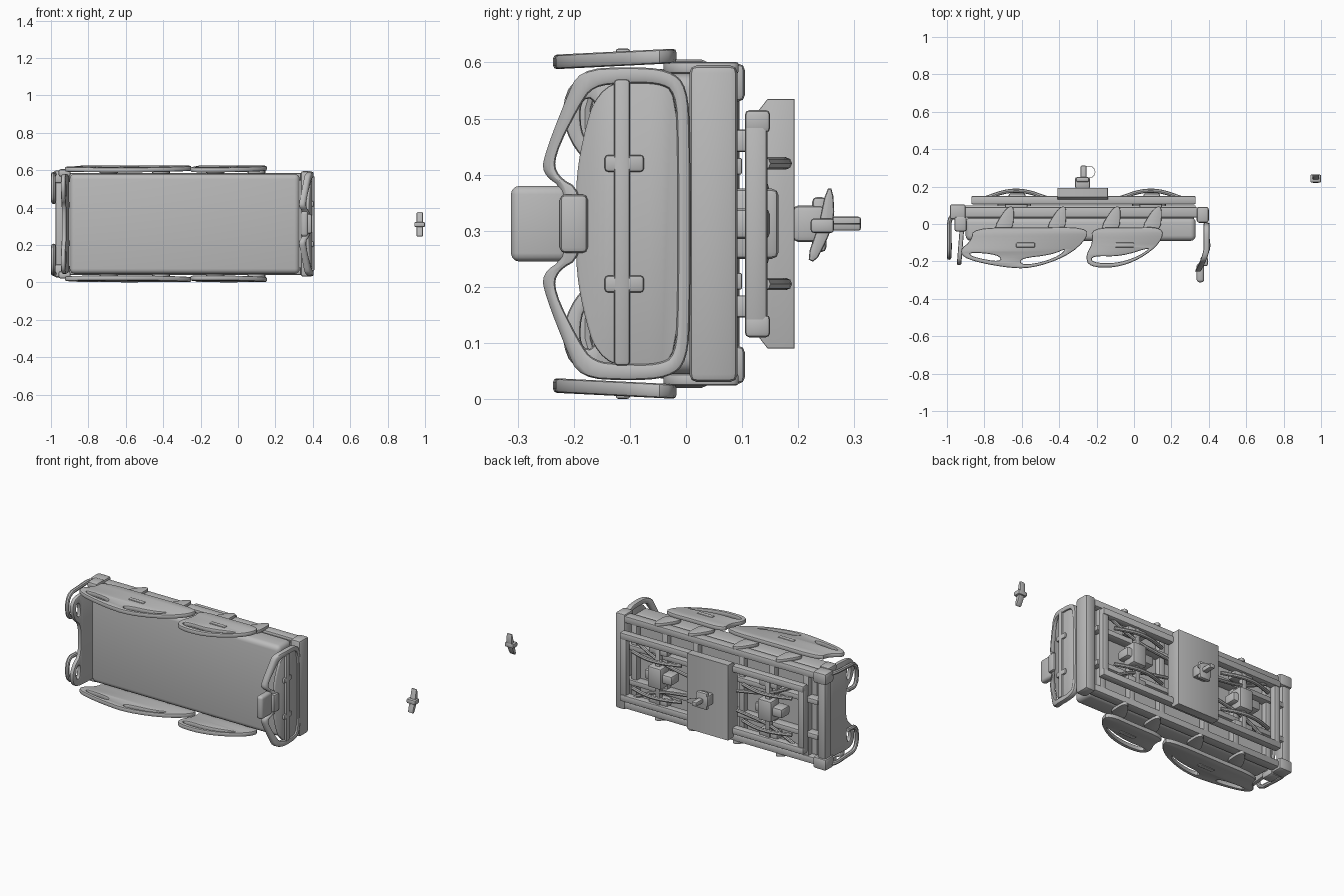
import bpy, bmesh, math
from mathutils import Vector

if "Cube" in bpy.data.objects:
    bpy.data.objects.remove(bpy.data.objects["Cube"])

MID = 0.3125  # mirror plane height

grey = bpy.data.materials.new("plain_grey")
grey.diffuse_color = (0.5, 0.5, 0.5, 1)
grey.use_nodes = True
grey.node_tree.nodes["Principled BSDF"].inputs["Base Color"].default_value = grey.diffuse_color


def finish(ob, mapper=None):
    me = ob.data
    bm = bmesh.new()
    bm.from_mesh(me)
    if mapper:
        for v in bm.verts:
            v.co = Vector(mapper(*v.co))
    bmesh.ops.remove_doubles(bm, verts=bm.verts, dist=1e-5)
    bmesh.ops.recalc_face_normals(bm, faces=bm.faces)
    bm.to_mesh(me)
    bm.free()
    me.materials.clear()
    me.materials.append(grey)
    bpy.ops.object.select_all(action='DESELECT')
    bpy.context.view_layer.objects.active = ob
    ob.select_set(True)
    bpy.ops.object.shade_smooth_by_angle(angle=math.radians(35))
    return ob


def box(name, x, y, z, bevel=0.0, seg=2):
    me = bpy.data.meshes.new(name)
    ob = bpy.data.objects.new(name, me)
    bpy.context.collection.objects.link(ob)
    bm = bmesh.new()
    bmesh.ops.create_cube(bm, size=1)
    for v in bm.verts:
        v.co = [(r[0] + r[1]) / 2 + c * (r[1] - r[0]) for c, r in zip(v.co, (x, y, z))]
    if bevel:
        bmesh.ops.bevel(bm, geom=bm.edges[:], offset=bevel, segments=seg, profile=0.5, affect='EDGES')
    bm.to_mesh(me)
    bm.free()
    return finish(ob)


def box_pair(name, x, y, z, bevel=0.0):
    box(name + "_top", x, y, z, bevel)
    box(name + "_bottom", x, y, (2 * MID - z[1], 2 * MID - z[0]), bevel)


def from_curve(name, cu, mapper=None):
    ob = bpy.data.objects.new(name, cu)
    bpy.context.collection.objects.link(ob)
    bpy.ops.object.select_all(action='DESELECT')
    bpy.context.view_layer.objects.active = ob
    ob.select_set(True)
    bpy.ops.object.convert(target='MESH')
    return finish(bpy.context.view_layer.objects.active, mapper)


def add_spline(cu, pts, cyclic):
    s = cu.splines.new('POLY')
    s.points.add(len(pts) - 1)
    for p, c in zip(s.points, pts):
        p.co = (*c, *([0] * (3 - len(c))), 1)
    s.use_cyclic_u = cyclic


def soften(pts, cyclic=True, rounds=2):
    # corner cutting for rounded outlines
    for _ in range(rounds):
        ps = [Vector(p) for p in pts]
        n = len(ps)
        out = [] if cyclic else [ps[0]]
        for i in range(n if cyclic else n - 1):
            a, b = ps[i], ps[(i + 1) % n]
            out += [a.lerp(b, 0.25), a.lerp(b, 0.75)]
        pts = out if cyclic else out + [ps[-1]]
    return pts


def plate(name, loops, thick, mapper, bevel=0.004, rounds=2):
    cu = bpy.data.curves.new(name, 'CURVE')
    cu.dimensions = '2D'
    cu.fill_mode = 'BOTH'
    cu.extrude = thick / 2 - bevel
    cu.bevel_depth = bevel
    cu.bevel_resolution = 1
    cu.offset = -bevel
    for lp in loops:
        add_spline(cu, soften(lp, True, rounds), True)
    return from_curve(name, cu, mapper)


def tube(name, pts, r, cyclic=False, rounds=2):
    cu = bpy.data.curves.new(name, 'CURVE')
    cu.dimensions = '3D'
    cu.bevel_depth = r
    cu.bevel_resolution = 2
    cu.use_fill_caps = True
    add_spline(cu, soften(pts, cyclic, rounds), cyclic)
    return from_curve(name, cu)


def flip(pts):
    return [(x, y, 2 * MID - z) for x, y, z in pts]


def sym(half):
    # half outline (depth, offset from middle) -> full outline in (z, y)
    return [(MID + d, y) for y, d in half] + [(MID - d, y) for y, d in reversed(half)]


# mattress and its deck
box("mattress", (-0.90, 0.33), (-0.09, 0.035), (0.045, 0.58), 0.028, 4)
box("deck", (-0.89, 0.32), (0.03, 0.05), (0.055, 0.57))
box_pair("deck_rail", (-0.95, 0.34), (0.035, 0.09), (0.545, 0.585), 0.006)
box_pair("inner_rail", (-0.93, 0.33), (0.045, 0.10), (0.40, 0.43), 0.004)
for i, x in enumerate((-0.84, -0.62, -0.42, -0.12, 0.08, 0.28)):
    box(f"deck_crossbar_{i}", (x - 0.018, x + 0.018), (0.045, 0.085), (0.06, 0.565), 0.004)

# side rails, slots and support paddles
REAR = [(-0.86, -0.02), (-0.56, -0.02), (-0.25, -0.015), (-0.25, -0.08), (-0.36, -0.175), (-0.55, -0.24),
        (-0.70, -0.232), (-0.90, -0.19), (-0.935, -0.14), (-0.87, -0.09)]
REAR_SLOTS = [[(-0.88, -0.15), (-0.72, -0.165), (-0.71, -0.205), (-0.87, -0.175)],
              [(-0.61, -0.185), (-0.44, -0.165), (-0.36, -0.13), (-0.40, -0.17), (-0.5, -0.207), (-0.60, -0.219)]]
FRONT = [(-0.23, -0.02), (-0.03, -0.02), (0.16, -0.015), (0.145, -0.10), (0.03, -0.19), (-0.10, -0.235),
         (-0.24, -0.23), (-0.26, -0.17), (-0.22, -0.1)]
FRONT_SLOTS = [[(-0.225, -0.17), (-0.07, -0.175), (0.10, -0.12), (0.02, -0.175), (-0.10, -0.212), (-0.225, -0.206)]]
for side, s in (("top", 1), ("bottom", -1)):
    place = lambda u, v, w, s=s: (u, v, MID + s * (0.30 + w + 0.05 * v))
    plate("long_side_rail_" + side, [REAR] + REAR_SLOTS, 0.026, place, 0.007)
    plate("short_side_rail_" + side, [FRONT] + FRONT_SLOTS, 0.026, place, 0.007)
    for i, x in enumerate((-0.74, -0.46, -0.17, 0.05)):
        plate(f"rail_paddle_{side}_{i}",
              [[(x - 0.02, -0.04), (x + 0.09, -0.04), (x + 0.10, 0.06), (x + 0.09, 0.10), (x + 0.05, 0.08)]],
              0.02, lambda u, v, w, s=s: (u, v, MID + s * (0.278 + w)))
    for i, x in enumerate((-0.58, -0.05)):
        box(f"latch_{side}_{i}", (x - 0.05, x + 0.05), (-0.125, -0.10),
            sorted((MID + s * 0.298, MID + s * 0.312)), 0.004)

# head end: rim, inset panel, handle, bar, bumper
bend = lambda u, v, w: (0.388 + w - 1.1 * max(0, -v - 0.13) ** 1.5, v, u)
RIM = [(0.008, 0.15), (0.003, 0.245), (-0.03, 0.275), (-0.10, 0.28), (-0.19, 0.275), (-0.215, 0.22),
       (-0.25, 0.13), (-0.258, 0.09), (-0.215, 0.06)]
RIM_HOLE = [(-0.015, 0.15), (-0.02, 0.235), (-0.05, 0.25), (-0.11, 0.25), (-0.165, 0.245), (-0.19, 0.21),
            (-0.235, 0.12), (-0.23, 0.085), (-0.185, 0.06)]
PANEL = [(-0.005, 0.26), (-0.10, 0.262), (-0.16, 0.235), (-0.185, 0.15), (-0.197, 0.07)]
plate("headboard_rim", [sym(RIM), sym(RIM_HOLE)], 0.032, bend, 0.008)
plate("headboard_panel", [sym(PANEL)], 0.014, bend)
box("headboard_handle", (0.335, 0.375), (-0.312, -0.21), (0.245, 0.38), 0.015, 3)
box("headboard_stem", (0.355, 0.395), (-0.225, -0.175), (0.26, 0.365), 0.01)
box("headboard_bar", (0.385, 0.408), (-0.128, -0.10), (0.06, 0.57), 0.006)
box_pair("bar_clip", (0.385, 0.405), (-0.145, -0.075), (0.405, 0.435), 0.006)
box("head_bumper", (0.335, 0.40), (0.006, 0.092), (0.03, 0.595), 0.014)

# foot end: board, corner blocks, loop handles
FOOT = [(0.05, 0.26), (-0.10, 0.268), (-0.20, 0.265), (-0.225, 0.20), (-0.20, 0.13), (-0.15, 0.09)]
SLOT = [(-0.16, 0.225), (-0.19, 0.22), (-0.185, 0.15), (-0.155, 0.14)]
slots = [[(MID + s * d, y) for y, d in SLOT] for s in (1, -1)]
plate("footboard", [sym(FOOT)] + slots, 0.024, lambda u, v, w: (-0.918 + w + 0.08 * v, v, u), 0.007)
box("foot_crossbeam", (-0.975, -0.925), (0.04, 0.095), (0.05, 0.575), 0.008)
box_pair("foot_corner", (-0.985, -0.90), (0.025, 0.105), (0.53, 0.598), 0.012)
box_pair("foot_cap", (-0.96, -0.895), (-0.04, 0.04), (0.565, 0.605), 0.012)
grip = [(-0.95, 0.06, 0.575), (-0.988, 0.03, 0.58), (-0.988, -0.06, 0.575), (-0.988, -0.18, 0.57),
        (-0.988, -0.18, 0.43), (-0.985, -0.10, 0.43)]
tube("foot_handle_top", grip, 0.012)
tube("foot_handle_bottom", flip(grip), 0.012)

# underside chassis
box_pair("chassis_rail", (-0.87, 0.33), (0.105, 0.15), (0.475, 0.515), 0.008)
for name, x in (("foot", -0.85), ("head", 0.31)):
    box("chassis_end_" + name, (x - 0.02, x + 0.02), (0.105, 0.145), (0.12, 0.505), 0.008)
BLOCK = [(0.145, 0.222), (0.193, 0.222), (0.193, -0.222), (0.145, -0.222), (0.105, -0.17), (0.105, 0.17)]
plate("base_block", [[(MID + d, y) for y, d in BLOCK]], 0.27, lambda u, v, w: (-0.275 + w, v, u), 0.002, 0)

# lift linkages on both sides of the base block
for name, x in (("foot", -0.63), ("head", 0.09)):
    sgn = -1 if x < -0.3 else 1
    box("lift_shaft_" + name, (x - 0.015, x + 0.015), (0.11, 0.14), (0.13, 0.495), 0.006)
    box("lift_motor_" + name, (x - 0.10, x + 0.08), (0.07, 0.15), (0.285, 0.34), 0.012)
    box("lift_gearbox_" + name, (x - 0.04, x + 0.05), (0.08, 0.165), (0.25, 0.375), 0.012)
    arc = [(x - 0.16, 0.14, 0.42), (x - 0.05, 0.178, 0.42), (x + 0.05, 0.178, 0.42), (x + 0.16, 0.14, 0.42)]
    tube("lift_arm_top_" + name, arc, 0.011)
    tube("lift_arm_bottom_" + name, flip(arc), 0.011)
    brace = [(x + sgn * 0.16, 0.12, 0.48), (x, 0.13, 0.40), (x - sgn * 0.2, 0.14, 0.37)]
    tube("brace_top_" + name, brace, 0.01)
    tube("brace_bottom_" + name, flip(brace), 0.01)
    box_pair("side_bracket_" + name, (x - 0.06, x + 0.06), (0.08, 0.135), (0.44, 0.48), 0.006)

# pivot on the back of the base block
box("pivot_body", (-0.315, -0.235), (0.19, 0.25), (0.28, 0.345), 0.01)
box("pivot_tongue", (-0.285, -0.255), (0.19, 0.312), (0.30, 0.325), 0.005)
box("pivot_wing", (-0.31, -0.24), (0.225, 0.25), (0.262, 0.36), 0.008)
ring = [(-0.24 + 0.032 * math.cos(i * math.pi / 8), 0.278 + 0.032 * math.sin(i * math.pi / 8), MID) for i in range(16)]
tube("pivot_ring", ring, 0.0015, True, 0)

# detached lever off to the side
LEVER = [(0.375, 0.262), (0.375, 0.25), (0.31, 0.236), (0.25, 0.215), (0.243, 0.23), (0.28, 0.25), (0.32, 0.265)]
plate("loose_lever", [LEVER], 0.034, lambda u, v, w: (0.972 + w, v, u), 0.005, 1)
box("loose_lever_hub", (0.943, 1.0), (0.222, 0.264), (0.296, 0.322), 0.006)
